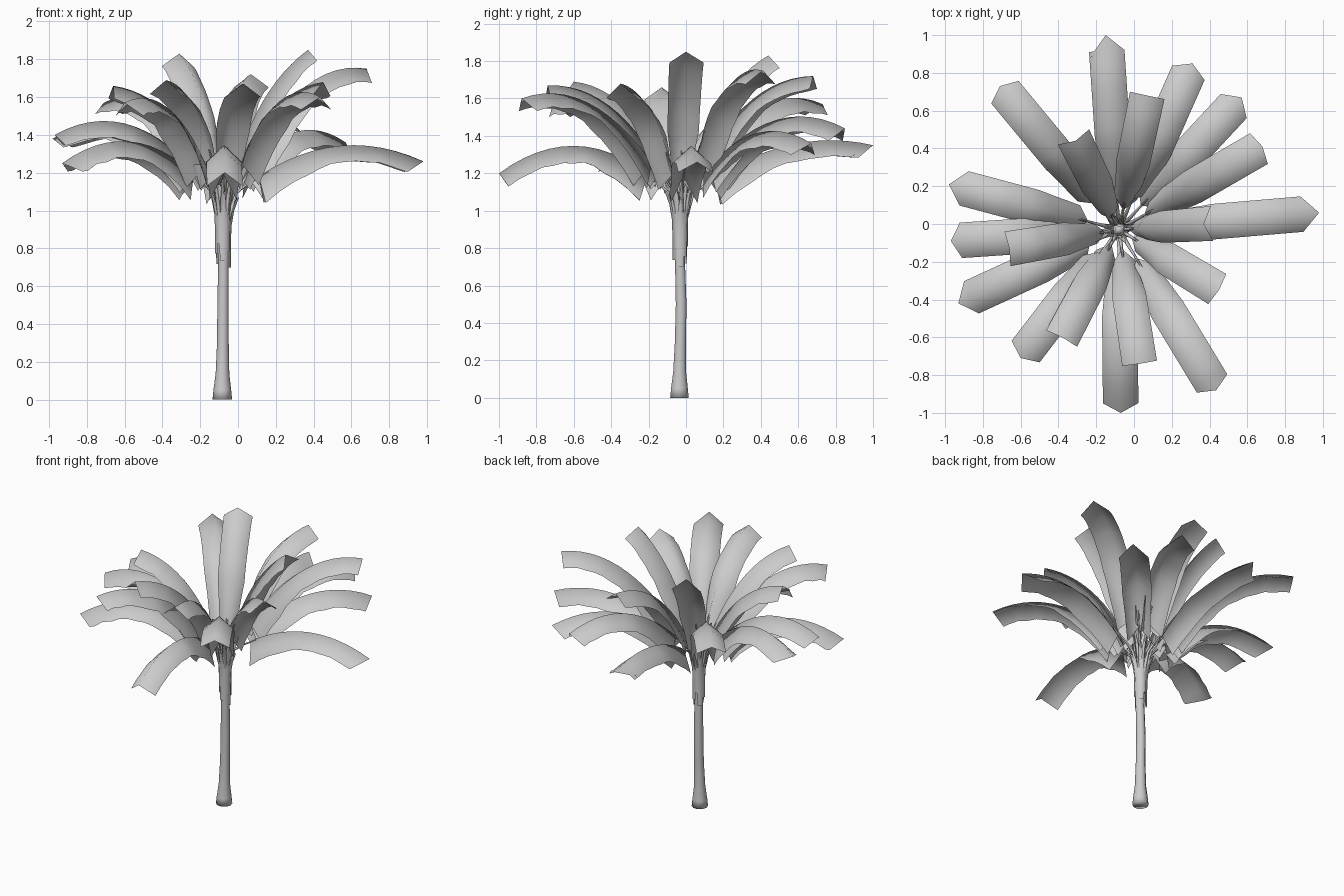
import bpy, bmesh, math, random
from mathutils import Vector

if "Cube" in bpy.data.objects:
    bpy.data.objects.remove(bpy.data.objects["Cube"])

random.seed(4)
AXIS = Vector((-0.08, -0.03, 0))
UP = Vector((0, 0, 1))

grey = bpy.data.materials.new("light_grey")
grey.diffuse_color = (0.6, 0.6, 0.6, 1)
grey.use_nodes = True
grey.node_tree.nodes["Principled BSDF"].inputs["Base Color"].default_value = grey.diffuse_color


def finish(name, bm):
    me = bpy.data.meshes.new(name)
    bm.to_mesh(me)
    bm.free()
    ob = bpy.data.objects.new(name, me)
    bpy.context.collection.objects.link(ob)
    me.materials.append(grey)
    for p in me.polygons:
        p.use_smooth = True
    return ob


def skin(bm, rows, closed=False):
    """Join rows of points with quads."""
    vs = [[bm.verts.new(p) for p in row] for row in rows]
    n = len(rows[0])
    for a, b in zip(vs, vs[1:]):
        for i in range(n if closed else n - 1):
            j = (i + 1) % n
            bm.faces.new((a[i], a[j], b[j], b[i]))
    return vs


def mix(a, b, f):
    return a + (b - a) * max(0, min(1, f))


# Trunk: flared foot, slender stem, slightly swollen crown
bm = bmesh.new()
rings = []
for x, y, z, r in [(-.083, -.035, 0, .052), (-.083, -.035, .05, .047), (-.082, -.034, .14, .036),
                   (-.08, -.03, .3, .031), (-.079, -.026, .5, .030), (-.077, -.032, .72, .028),
                   (-.077, -.034, .9, .033), (-.078, -.032, 1.0, .036), (-.08, -.03, 1.1, .02)]:
    rings.append([(x + r * math.cos(k * math.tau / 10), y + r * math.sin(k * math.tau / 10), z)
                  for k in range(10)])
vs = skin(bm, rings, True)
bm.faces.new(vs[0][::-1])
bm.faces.new(vs[-1])
finish("trunk", bm)

# Fronds: ridge tip x, y, z, reach of the point past the edges, change of arch height
FRONDS = [
    (-.15, 1.0, 1.35, .10, -.16), (.07, .68, 1.72, .0, 0), (.31, .85, 1.44, .02, 0),
    (.57, .67, 1.36, .03, -.05), (.68, .41, 1.75, .01, 0), (.98, .06, 1.26, .06, -.08),
    (.37, .00, 1.85, .0, 0), (.45, -.35, 1.68, .02, 0), (.435, -.88, 1.60, .02, 0),
    (.03, -.74, 1.67, .0, 0), (-.07, -1.0, 1.20, .0, 0), (-.38, -.60, 1.69, .0, 0),
    (-.60, -.71, 1.57, .02, 0), (-.93, -.42, 1.25, .04, -.02), (-.97, -.09, 1.40, .02, 0),
    (-.66, -.13, 1.66, .0, 0), (-.98, .21, 1.38, .05, 0), (-.71, .73, 1.57, .02, 0),
    (-.31, .44, 1.83, .01, 0)]
STEPS = 12

leaves, stalks, sheaths = bmesh.new(), bmesh.new(), bmesh.new()
for x, y, z, point, lift in FRONDS:
    tip = Vector((x, y, z))
    flat = Vector((x, y, 0)) - AXIS
    reach = flat.length
    out = flat.normalized()
    side = UP.cross(out)
    base = AXIS + UP * 1.05 + out * .02
    # Short fronds rise steeply, long ones arch over
    f = (reach - .45) / .45
    ctrl = AXIS + out * reach * mix(.31, .5, f) + UP * ((1.05 + z) / 2 + mix(.17, .43, f) + lift)
    start = mix(.11, .165, f)
    low = (1.6 - z) / .25       # low fronds hang deeper at the base

    def rib(t):
        return base * (1 - t) ** 2 + ctrl * 2 * t * (1 - t) + tip * t * t

    def down(t):
        d = ((ctrl - base) * (1 - t) + (tip - ctrl) * t).normalized()
        return d, d.cross(side) * (1 if d.cross(side).z < 0 else -1)

    # Leaf blade folded along its rib like a tent, opening towards the tip
    rows = []
    for i in range(STEPS + 1):
        s = i / STEPS
        t = start + (1 - start) * s
        d, n = down(t)
        w = mix(mix(.045, .072, f), mix(.08, .094, f), s * 3) + mix(0, .012 * (1 - max(0, min(1, f))), s)
        drop = n * (mix(mix(.06, .14, max(f, low)), mix(.085, .095, low), s * 2.5)
                    + .006 * random.uniform(-1, 1) - .012 * s)
        back = -d * point if i == STEPS else -d * mix(.05, 0, s * 5)
        p = rib(t)
        rows.append([p + side * w + drop + back, p, p - side * w + drop + back])
    skin(leaves, rows)

    # Stalk: thin diamond-section stem from the crown to under the rib
    path = [(AXIS + UP * .96 + out * .03, .016)]
    path += [(rib(t), r) for t, r in [(.05, .011), (.11, .008), (.18, .006), (.26, .003)]]
    rows = []
    for k, (p, r) in enumerate(path):
        n = out if k == 0 else down(.1)[1]
        c = p if k < 3 else p + n * .007
        rows.append([c + side * r, c + n * r * .7, c - side * r, c - n * r * .7])
    skin(stalks, rows, True)

# Sheaths: overlapping old leaf bases wrapping the top of the trunk
for k in range(13):
    a = k * 2.4
    out = Vector((math.cos(a), math.sin(a), 0))
    side = UP.cross(out)
    z0 = .70 + .018 * k
    rows = []
    for dz, r, w in [(0, .042, .018), (.12, .042, .022), (.22, .046, .020),
                     (.30, .060, .014), (.37, .085, .003)]:
        c = AXIS + UP * (z0 + dz)
        rows.append([c + out * (r - .012) + side * w, c + out * r, c + out * (r - .012) - side * w])
    skin(sheaths, rows)

finish("frond_leaves", leaves)
finish("frond_stalks", stalks)
finish("trunk_sheaths", sheaths)
